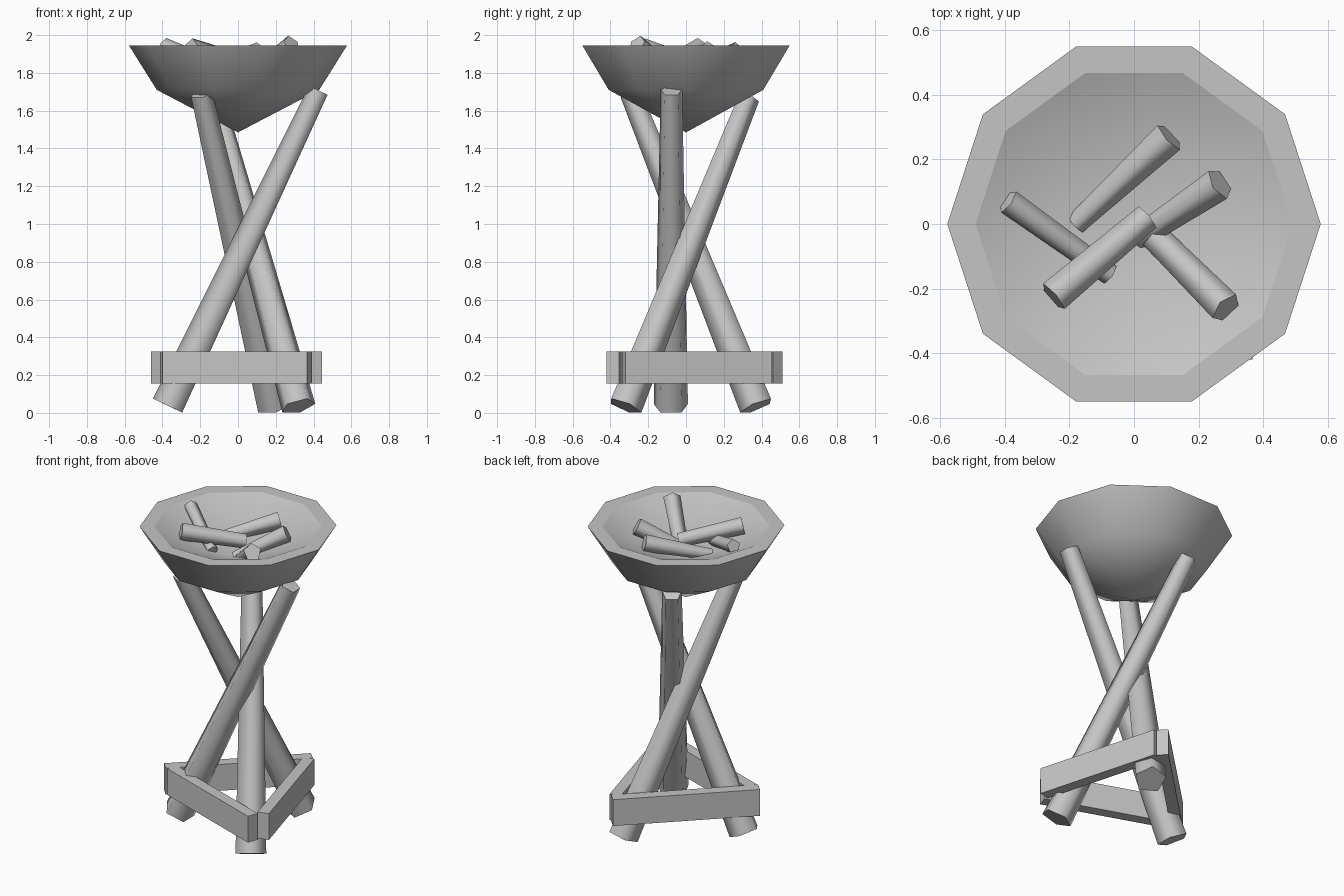
import bpy, bmesh, math
from mathutils import Vector

cube = bpy.data.objects.get("Cube")
if cube:
    bpy.data.objects.remove(cube, do_unlink=True)

grey = bpy.data.materials.new("plain_grey")
grey.use_nodes = True
tone = (0.56, 0.56, 0.56, 1)
grey.diffuse_color = tone
grey.node_tree.nodes["Principled BSDF"].inputs["Base Color"].default_value = tone


def finish(name, bm, angle=None):
    """Turn a bmesh into an object, smooth below the given angle."""
    bmesh.ops.recalc_face_normals(bm, faces=bm.faces)
    mesh = bpy.data.meshes.new(name)
    bm.to_mesh(mesh)
    bm.free()
    mesh.materials.append(grey)
    obj = bpy.data.objects.new(name, mesh)
    bpy.context.collection.objects.link(obj)
    if angle:
        bpy.ops.object.select_all(action='DESELECT')
        obj.select_set(True)
        bpy.context.view_layer.objects.active = obj
        bpy.ops.object.shade_smooth_by_angle(angle=math.radians(angle))


def pole(name, low, high, r_low, r_high):
    """Five-sided tapered pole between two points, one flat side facing down."""
    low, high = Vector(low), Vector(high)
    axis = (high - low).normalized()
    side = axis.cross(Vector((0, 0, 1))).normalized()
    up = side.cross(axis)
    bm = bmesh.new()
    rings = []
    for centre, r in ((low, r_low), (high, r_high)):
        angles = [math.tau * i / 5 + math.pi / 2 for i in range(5)]
        rings.append([bm.verts.new(centre + r * (side * math.cos(a) + up * math.sin(a)))
                      for a in angles])
    for i in range(5):
        j = (i + 1) % 5
        bm.faces.new((rings[0][i], rings[0][j], rings[1][j], rings[1][i]))
    for ring in rings:
        bm.faces.new(ring)
    finish(name, bm, 80)


# Bowl: ten-sided spun profile with a flat rim and a shallow inside
rim = 1.945
profile = [(0, 1.485), (0.43, 1.71), (0.577, rim), (0.49, rim), (0, 1.745)]
bm = bmesh.new()
points = [bm.verts.new((r, 0, z)) for r, z in profile]
edges = [bm.edges.new(pair) for pair in zip(points, points[1:])]
bmesh.ops.spin(bm, geom=points + edges, cent=(0, 0, 0), axis=(0, 0, 1),
               angle=math.tau, steps=10)
bmesh.ops.remove_doubles(bm, verts=bm.verts, dist=0.001)
for edge in bm.edges:
    edge.smooth = any(abs(v.co.z - rim) > 0.001 for v in edge.verts)
finish("bowl", bm, 42)

# Three crossed legs
legs = {"right_leg": ((-0.365, -0.08, 0.035), (0.43, -0.077, 1.705)),
        "front_leg": ((0.32, -0.325, 0.035), (-0.13, 0.33, 1.67)),
        "back_leg": ((0.19, 0.375, 0.035), (-0.195, -0.29, 1.69))}
for name, (low, high) in legs.items():
    pole(name, low, high, 0.095, 0.06)

# Base frame: three boards, each butting against the next
boards = {"front_board": ((-0.40, -0.15), (0.365, -0.42)),
          "left_board": ((0.445, -0.32), (0.227, 0.455)),
          "back_board": ((0.165, 0.51), (-0.46, -0.10))}
for name, (a, b) in boards.items():
    a, b = Vector((*a, 0.155)), Vector((*b, 0.155))
    inward = Vector((0, 0, 1)).cross(b - a).normalized() * 0.07
    bm = bmesh.new()
    base = bm.faces.new([bm.verts.new(p) for p in (a, b, b + inward, a + inward)])
    top = bmesh.ops.extrude_face_region(bm, geom=[base])["geom"]
    bmesh.ops.translate(bm, vec=(0, 0, 0.17),
                        verts=[v for v in top if isinstance(v, bmesh.types.BMVert)])
    finish(name, bm)

# Firewood lying in the bowl, inner ends sunk into it
logs = [((-0.18, 0.0, 1.81), (0.11, 0.27, 1.91), 0.035),
        ((0.01, -0.045, 1.76), (0.265, 0.125, 1.92), 0.038),
        ((0.04, 0.02, 1.85), (-0.25, -0.225, 1.93), 0.045),
        ((0.06, -0.035, 1.77), (0.285, -0.26, 1.95), 0.045),
        ((-0.075, -0.155, 1.82), (-0.39, 0.07, 1.945), 0.035)]
for i, (low, high, r) in enumerate(logs):
    pole(f"log_{i + 1}", low, high, r, 0.042 if i == 4 else 0.054)
